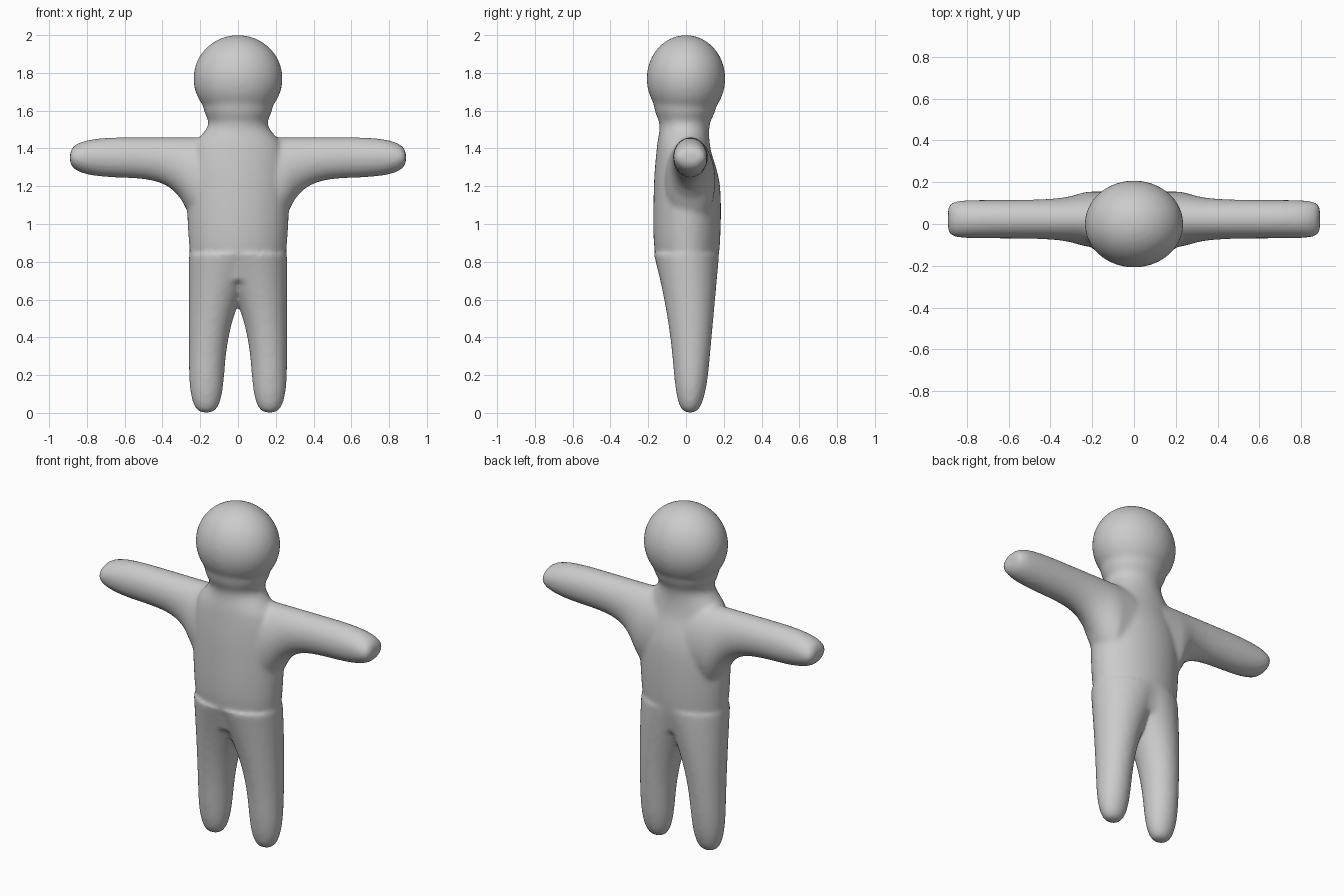
import bpy
import bmesh
import math
from mathutils import Matrix, Vector

cube = bpy.data.objects.get("Cube")
if cube:
    bpy.data.objects.remove(cube, do_unlink=True)

SIDES = 40
STEPS = 30


def stations(start, end):
    """Positions along a limb, packed closer towards the rounded end."""
    return [start + (end - start) * math.sin(math.pi / 2 * i / STEPS) for i in range(STEPS - 1)] + [
        end + (start - end) * 0.001
    ]


def rounding(position, start, end, power):
    """Scale that falls from one at start to zero at end."""
    t = max(0, (position - start) / (end - start))
    return (1 - t**power) ** (1 / power)


def spline(keys):
    """Smooth, evenly subdivided version of a list of key rows."""
    rows = [Vector(key) for key in keys]
    rows = [rows[0]] + rows + [rows[-1]]
    out = []
    for a, b, c, d in zip(rows, rows[1:], rows[2:], rows[3:]):
        for i in range(STEPS):
            t = i / STEPS
            curve = (2 * a - 5 * b + 4 * c - d) * t**2 + (3 * b - a - 3 * c + d) * t**3
            out.append(b + ((c - a) * t + curve) / 2)
    return out


def loft(bm, sections, place):
    """Skin elliptical sections: station, low u, high u, low v, high v."""
    rings = []
    for station, u_low, u_high, v_low, v_high in sections:
        ring = []
        for i in range(SIDES):
            angle = math.tau * i / SIDES
            u = (u_low + u_high + (u_high - u_low) * math.cos(angle)) / 2
            v = (v_low + v_high + (v_high - v_low) * math.sin(angle)) / 2
            ring.append(bm.verts.new(place(station, u, v)))
        rings.append(ring)
    faces = [bm.faces.new(rings[0]), bm.faces.new(rings[-1])]
    for low, high in zip(rings, rings[1:]):
        for i in range(SIDES):
            j = (i + 1) % SIDES
            faces.append(bm.faces.new((low[i], low[j], high[j], high[i])))
    bmesh.ops.recalc_face_normals(bm, faces=faces)


def arm_section(x):
    """Level arm that flares downwards and sideways into the chest."""
    flare = min(1, math.exp((0.24 - x) / 0.08))
    tall = 0.106 * rounding(x, 0.55, 0.89, 3)
    deep = 0.092 * rounding(x, 0.55, 0.89, 7) + 0.04 * flare
    middle_z, middle_y = 1.353, 0.023
    return x, middle_z - tall - flare / 4, middle_z + tall, middle_y - deep, middle_y + deep


def leg_section(z):
    """Straight outer side, inner side and front swelling towards the hip."""
    inner, outer = 0.075 - 0.4 * z**3, 0.26
    front, back = -0.058 - 0.16 * z**2, 0.1 + 0.09 * z
    scale = rounding(z, 0.3, 0, 3)
    middle_x, half_x = (inner + outer) / 2, (outer - inner) / 2 * scale
    middle_y, half_y = (front + back) / 2, (back - front) / 2 * scale
    return z, middle_x - half_x, middle_x + half_x, middle_y - half_y, middle_y + half_y


bm = bmesh.new()

# Torso and neck: height, half width, front depth, back depth
trunk = [
    (0.7, 0.23, 0.13, 0.15),
    (0.9, 0.26, 0.17, 0.18),
    (1.2, 0.27, 0.17, 0.18),
    (1.4, 0.24, 0.155, 0.13),
    (1.52, 0.16, 0.14, 0.125),
    (1.6, 0.18, 0.165, 0.155),
    (1.7, 0.2, 0.18, 0.18),
]
loft(bm, [(z, -w, w, -f, b) for z, w, f, b in spline(trunk)], lambda z, x, y: (x, y, z))

# Head
bmesh.ops.create_uvsphere(
    bm, u_segments=SIDES, v_segments=STEPS, radius=1,
    matrix=Matrix.Translation((0, 0, 1.77)) @ Matrix.Diagonal((0.236, 0.208, 0.23, 1)),
)

# Arms and legs, mirrored
for side in (1, -1):
    loft(bm, map(arm_section, stations(0.1, 0.89)), lambda x, z, y: (side * x, y, z))
    loft(bm, map(leg_section, stations(0.84, 0)), lambda z, x, y: (side * x, y, z))

mesh = bpy.data.meshes.new("figure_body")
bm.to_mesh(mesh)
bm.free()
body = bpy.data.objects.new("figure_body", mesh)
bpy.context.collection.objects.link(body)

# Fuse the parts into one skin and soften the joins
fuse = body.modifiers.new("fuse", "REMESH")
fuse.mode = "VOXEL"
fuse.voxel_size = 0.012
fuse.use_smooth_shade = True
soften = body.modifiers.new("soften", "SMOOTH")
soften.factor = 0.5
soften.iterations = 10

# Plain grey material
grey = bpy.data.materials.new("plain_grey")
grey.use_nodes = True
color = (0.6, 0.6, 0.6, 1)
grey.diffuse_color = color
grey.node_tree.nodes["Principled BSDF"].inputs["Base Color"].default_value = color
mesh.materials.append(grey)
